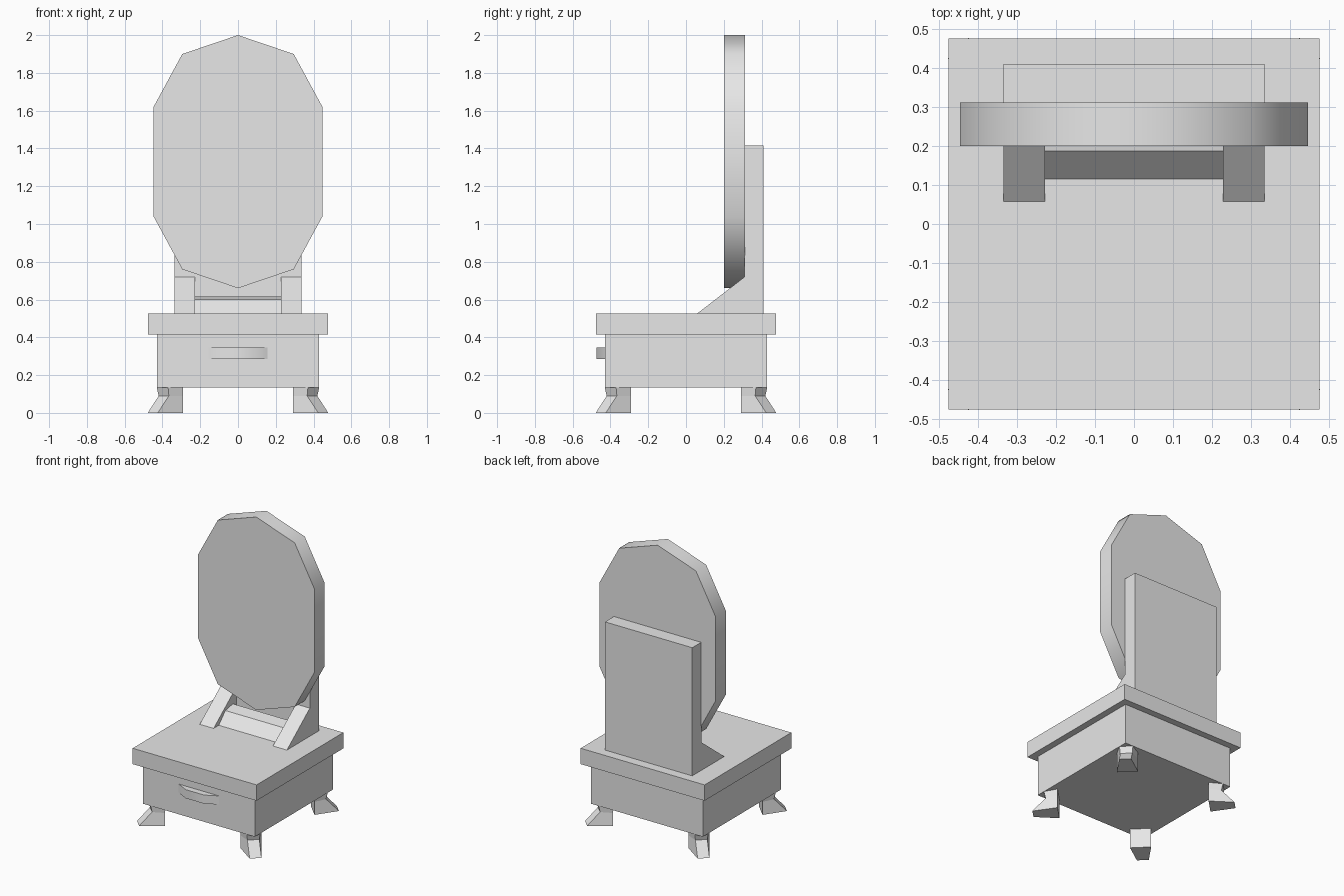
import bpy, bmesh
from math import radians
from mathutils import Vector

cube = bpy.data.objects.get("Cube")
if cube:
    bpy.data.objects.remove(cube)

grey = bpy.data.materials.new("plain grey")
grey.use_nodes = True
grey.diffuse_color = (0.8, 0.8, 0.8, 1)
grey.node_tree.nodes["Principled BSDF"].inputs["Base Color"].default_value = (0.8, 0.8, 0.8, 1)


def loft(name, rings, smooth=0):
    """Solid skinned through matching rings of points, capped at both ends."""
    bm = bmesh.new()
    loops = [[bm.verts.new(p) for p in ring] for ring in rings]
    for a, b in zip(loops, loops[1:]):
        for i in range(len(a)):
            j = (i + 1) % len(a)
            bm.faces.new((a[i], a[j], b[j], b[i]))
    bm.faces.new(loops[0])
    bm.faces.new(loops[-1])
    bmesh.ops.recalc_face_normals(bm, faces=bm.faces)
    mesh = bpy.data.meshes.new(name)
    bm.to_mesh(mesh)
    bm.free()
    mesh.materials.append(grey)
    ob = bpy.data.objects.new(name, mesh)
    bpy.context.collection.objects.link(ob)
    if smooth:
        bpy.ops.object.select_all(action="DESELECT")
        ob.select_set(True)
        bpy.context.view_layer.objects.active = ob
        bpy.ops.object.shade_smooth_by_angle(angle=radians(smooth))
    return ob


def prism(name, profile, axis, start, end, smooth=0):
    """Extrude a 2D profile along the given axis."""
    def place(p, d):
        q = list(p)
        q.insert(axis, d)
        return Vector(q)
    return loft(name, [[place(p, d) for p in profile] for d in (start, end)], smooth)


def slab(name, x, y0, y1, z0, z1):
    return prism(name, [(-x, y0), (x, y0), (x, y1), (-x, y1)], 2, z0, z1)


# Cabinet
slab("cabinet_body", 0.43, -0.43, 0.43, 0.135, 0.415)
slab("table_top", 0.476, -0.476, 0.476, 0.415, 0.525)

# Bowed drawer handle
prism("drawer_handle", [(-0.155, -0.43), (-0.07, -0.473), (0.07, -0.473), (0.155, -0.43)],
      2, 0.285, 0.345, 50)

# Splayed legs, set on the diagonals: (height, outer distance, outer half width)
leg_levels = [(0, 0.4515, 0.0265), (0.09, 0.393, 0.027), (0.135, 0.40, 0.03)]
for side, sx in (("left", 1), ("right", -1)):
    for end, sy in (("front", -1), ("back", 1)):
        rings = []
        for z, d, w in leg_levels:
            corners = [(d + w, d - w), (d - w, d + w), (0.29, 0.385), (0.385, 0.29)]
            rings.append([(sx * x, sy * y, z) for x, y in corners])
        loft(f"{end}_{side}_leg", rings)

# Mirror support: back board, sloping side brackets and cross rail
slab("back_board", 0.335, 0.31, 0.41, 0.525, 1.415)
bracket = [(0.058, 0.525), (0.31, 0.72), (0.31, 0.525)]
for side, sx in (("left", 1), ("right", -1)):
    prism(f"{side}_bracket", bracket, 0, sx * 0.228, sx * 0.335)
prism("cross_rail", [(0.115, 0.525), (0.187, 0.60), (0.27, 0.615), (0.27, 0.525)],
      0, -0.228, 0.228)

# Ten-sided mirror
half = [(0.295, 1.9), (0.447, 1.62), (0.447, 1.04), (0.295, 0.76)]
outline = [(0, 2)] + half + [(0, 0.66)] + [(-x, z) for x, z in reversed(half)]
prism("mirror", outline, 1, 0.20, 0.312, 50)
